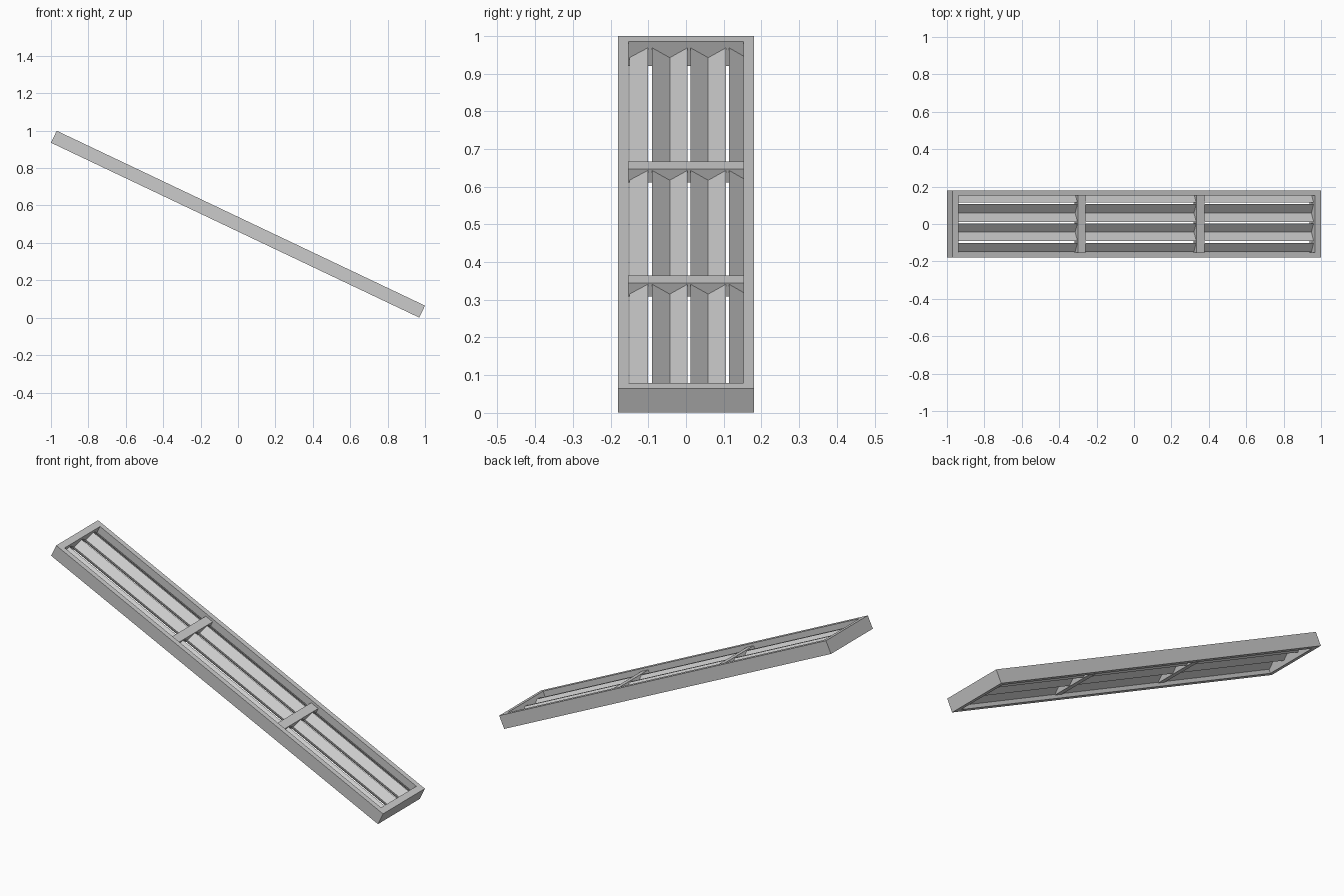
import bpy
import math
from mathutils import Matrix

if "Cube" in bpy.data.objects:
    bpy.data.objects.remove(bpy.data.objects["Cube"])

L, W, T = 2.18, 0.36, 0.071          # panel length, width, thickness
WALL_X, WALL_Y = 0.035, 0.028        # frame wall thickness at ends and sides
TILT = (Matrix.Translation((0, 0, 0.5))
        @ Matrix.Rotation(math.radians(25.4), 4, 'Y'))


def make(name, verts, faces):
    """Mesh in flat panel space, then leaned into place."""
    me = bpy.data.meshes.new(name)
    me.from_pydata(verts, [], faces)
    me.update()
    ob = bpy.data.objects.new(name, me)
    ob.matrix_world = TILT
    bpy.context.collection.objects.link(ob)
    return ob


def extrude_x(name, profile, x0, x1):
    """Closed (y, z) profile, counter-clockwise seen from +x, swept along x."""
    n = len(profile)
    verts = [(x, y, z) for x in (x0, x1) for y, z in profile]
    faces = [(i, (i + 1) % n, n + (i + 1) % n, n + i)[::-1] for i in range(n)]
    faces += [tuple(range(n))[::-1], tuple(range(n, 2 * n))]
    return make(name, verts, [f[::-1] if len(f) == 4 and k < n else f
                              for k, f in enumerate(faces)])


def depth(d):
    """Height in panel space of a point d below the top face."""
    return T / 2 - d


# Outer frame: one rectangular ring
def rect(x, y, z):
    return [(-x, -y, z), (x, -y, z), (x, y, z), (-x, y, z)]


ox, oy = L / 2, W / 2
ix, iy = ox - WALL_X, oy - WALL_Y
h = T / 2
ring = rect(ox, oy, -h) + rect(ox, oy, h) + rect(ix, iy, h) + rect(ix, iy, -h)
faces = []
for loop in range(4):
    a, b = loop * 4, (loop + 1) % 4 * 4
    for i in range(4):
        j = (i + 1) % 4
        faces.append((a + i, a + j, b + j, b + i))
make("outer_frame", ring, faces)

# Two recessed cross bars
for k, (u0, u1) in enumerate([(0.747, 0.793), (1.45, 1.497)]):
    y, z0, z1 = iy + 0.005, depth(0.054), depth(0.014)
    extrude_x(f"cross_bar_{k + 1}", [(-y, z0), (y, z0), (y, z1), (-y, z1)],
              u0 - L / 2, u1 - L / 2)

# V-shaped slats running the full length, with narrow gaps between them
PEAK, VALLEY, SHEET = depth(0.018), depth(0.047), 0.004


def slat(name, top):
    under = [(y, z - SHEET) for y, z in top]
    extrude_x(name, under + top[::-1], -ix - 0.005, ix + 0.005)


slat("edge_slat", [(-0.150, VALLEY), (-0.101, PEAK)])
for k, yc in enumerate((-0.043, 0.059)):
    slat(f"v_slat_{k + 1}",
         [(yc - 0.047, PEAK), (yc, VALLEY), (yc + 0.047, PEAK)])
slat("far_edge_slat", [(0.114, PEAK), (0.157, VALLEY + 0.002)])
